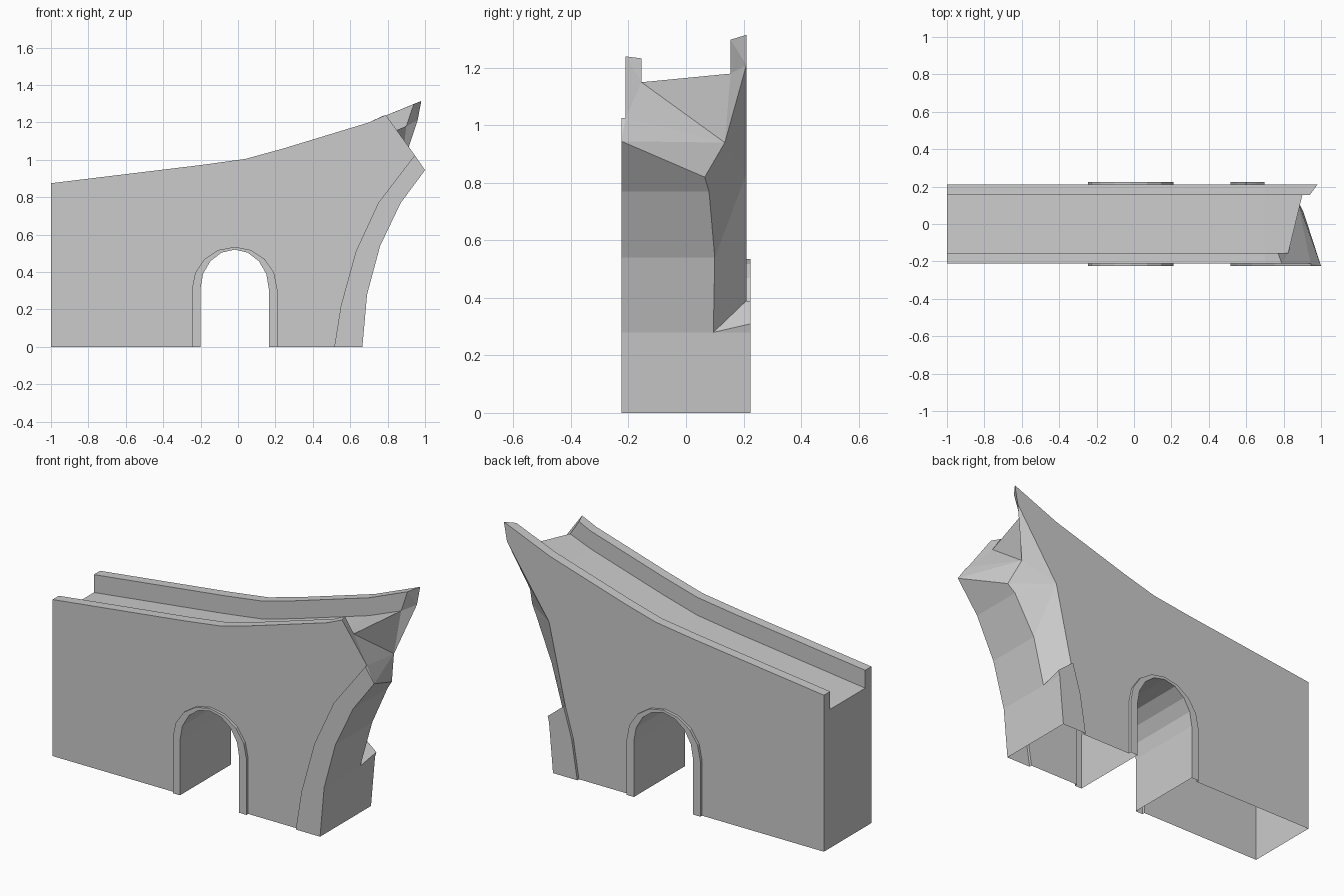
import bpy, bmesh, math

if "Cube" in bpy.data.objects:
    bpy.data.objects.remove(bpy.data.objects["Cube"])

Y, YB, YR = 0.21, 0.225, 0.155      # wall face, raised trim, inside of parapet
bm = bmesh.new()


def face(*pts):
    bm.faces.new([bm.verts.new(p) for p in pts])


def at(y, pts):
    return [(x, y, z) for x, z in pts]


def strip(a, b):
    for i in range(len(a) - 1):
        face(a[i], a[i + 1], b[i + 1], b[i])


def arch(r, rise, spring=0.31, cx=-0.018, n=8):
    arc = [(cx + r * math.cos(math.pi * i / n), spring + rise * math.sin(math.pi * i / n))
           for i in range(n + 1)]
    return [(cx + r, 0)] + arc + [(cx - r, 0)]


# Profiles in the x-z plane
top = [(-1, .875), (-.2, .972), (.04, 1.005), (.24, 1.06), (.7, 1.2)]
floor = [(x, z - .1) for x, z in top]
arch_out, arch_in = arch(.228, .225), arch(.183, .21)
rib_in = [(.945, 1.025), (.75, .77), (.63, .51), (.55, .22), (.515, 0)]
rib_out = [(1, .945), (.87, .77), (.76, .54), (.69, .28), (.665, 0)]
rib_in_back = [(.6, .39), (.55, .22), (.515, 0)]
rib_out_back = [(.698, .31), (.69, .28), (.665, 0)]

# Corner points of the broken end
A, A_in, FA = (.79, -Y, 1.24), (.77, -YR, 1.233), (.825, -YR, 1.15)
FB, T_in, T = (.9, YR, 1.18), (.94, YR, 1.298), (.98, Y, 1.315)
U, V, W, W1 = (.96, Y, 1.21), (.70, Y, .83), (.6, Y, .39), (.6, YB, .39)
B, B1, I0 = (.945, -Y, 1.025), (.945, -YB, 1.025), (1, -YB, .945)
P1, P2, M, P3, P4 = (.87, .135, .94), (.906, .065, .82), (.87, .08, .77), (.76, .1, .54), (.69, .095, .28)
X = (.698, YB, .31)

# Parapets and roadway channel
rows = [at(-Y, top) + [A], at(-YR, top) + [A_in], at(-YR, floor) + [FA],
        at(YR, floor) + [FB], at(YR, top) + [T_in], at(Y, top) + [T]]
for a, b in zip(rows, rows[1:]):
    strip(a, b)

# Left end (the underside is open)
face((-1, -Y, 0), *[r[0] for r in rows], (-1, Y, 0))

# Side walls
face((-1, -Y, 0), *rows[0], *at(-Y, rib_in + arch_out))
face((-1, Y, 0), *rows[5], U, V, *at(Y, rib_in_back + arch_out))

# Arch trim and tunnel
for s in (-1, 1):
    strip(at(s * Y, arch_out), at(s * YB, arch_out))
    strip(at(s * YB, arch_out), at(s * YB, arch_in))
strip(at(-YB, arch_in), at(YB, arch_in))

# Curved rib trim, front and back
for y, s, ri, ro in ((Y, -1, rib_in, rib_out), (Y, 1, rib_in_back, rib_out_back)):
    strip(at(s * Y, ri), at(s * YB, ri))
    strip(at(s * YB, ri), at(s * YB, ro))

# Curved underside of the rib
f = at(-YB, rib_out)
b = at(YB, rib_out)
strip(f[:4], [P2, M, P3, P4])
face(f[3], f[4], b[4], b[3], P4)
face(P4, b[3], X)

# Broken facets
for tri in ((A, A_in, FA), (A, FA, B), (FA, P1, B), (B, P1, I0), (P1, P2, I0), (B, B1, I0),
            (FA, FB, P1), (FB, U, P1), (FB, T_in, U), (T_in, T, U), (U, V, P1), (P1, V, P2),
            (P2, V, M), (M, V, P3), (P3, V, W), (P3, W, P4), (P4, W, X), (W, W1, X)):
    face(*tri)

# Weld and orient outwards
bmesh.ops.remove_doubles(bm, verts=bm.verts, dist=0.0005)
bmesh.ops.recalc_face_normals(bm, faces=bm.faces)
bm.normal_update()
end = min(bm.faces, key=lambda q: q.calc_center_median().x)
if end.normal.x > 0:
    bmesh.ops.reverse_faces(bm, faces=bm.faces)

mesh = bpy.data.meshes.new("broken_bridge")
bm.to_mesh(mesh)
bm.free()
bpy.context.collection.objects.link(bpy.data.objects.new("broken_bridge", mesh))
